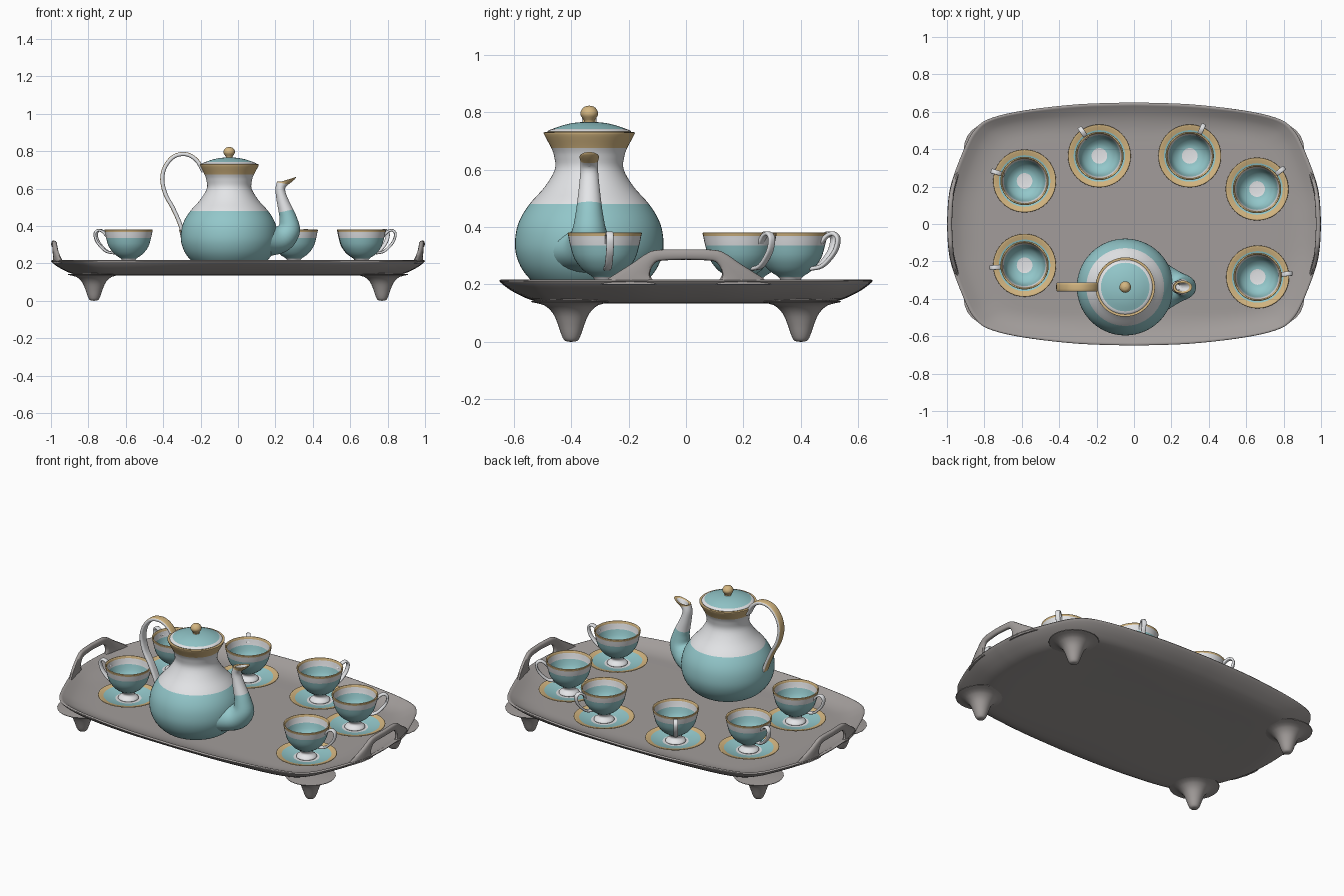
import bpy, bmesh, math
from mathutils import Vector

if "Cube" in bpy.data.objects:
    bpy.data.objects.remove(bpy.data.objects["Cube"])


def material(name, rgb):
    m = bpy.data.materials.new(name)
    m.diffuse_color = (*rgb, 1)
    m.use_nodes = True
    m.node_tree.nodes["Principled BSDF"].inputs["Base Color"].default_value = m.diffuse_color
    return m


TEAL, WHITE, GOLD, GREY = range(4)
MATS = [material("teal glaze", (0.29, 0.57, 0.59)),
        material("white china", (0.82, 0.83, 0.85)),
        material("gold trim", (0.66, 0.47, 0.22)),
        material("grey tray", (0.36, 0.335, 0.325))]


def spline(pts, sub):
    """Smooth curve through points of any dimension, sub steps per segment."""
    out = []
    for k in range(len(pts) - 1):
        p0, p1, p2, p3 = pts[max(k - 1, 0)], pts[k], pts[k + 1], pts[min(k + 2, len(pts) - 1)]
        for s in range(sub):
            t = s / sub
            out.append(tuple(0.5 * (2 * b + (c - a) * t + (2 * a - 5 * b + 4 * c - d) * t * t
                                    + (3 * b - a - 3 * c + d) * t ** 3)
                             for a, b, c, d in zip(p0, p1, p2, p3)))
    out.append(tuple(pts[-1]))
    return out


def loft(name, rings, colour, angle=50):
    """Skin closed rings, cap both ends; colour(ring, side) gives the material."""
    bm = bmesh.new()
    vs = [[bm.verts.new(p) for p in ring] for ring in rings]
    n = len(rings[0])
    for j in range(len(vs) - 1):
        for i in range(n):
            k = (i + 1) % n
            f = bm.faces.new((vs[j][i], vs[j][k], vs[j + 1][k], vs[j + 1][i]))
            f.material_index = colour(j, i)
    for j, ring in ((0, vs[0]), (len(vs) - 2, vs[-1])):
        bm.faces.new(ring).material_index = colour(j, 0)
    bmesh.ops.recalc_face_normals(bm, faces=bm.faces)
    me = bpy.data.meshes.new(name)
    bm.to_mesh(me)
    bm.free()
    for m in MATS:
        me.materials.append(m)
    me.shade_smooth()
    me.set_sharp_from_angle(angle=math.radians(angle))
    return me


def place(name, mesh, loc=(0, 0, 0), turn=0):
    ob = bpy.data.objects.new(name, mesh)
    ob.location = loc
    ob.rotation_euler.z = math.radians(turn)
    bpy.context.collection.objects.link(ob)
    return ob


def lathe(name, pts, cols, sub=4, n=40):
    """Turn an (r, z) profile; cols holds one colour per profile segment."""
    circle = [(math.cos(2 * math.pi * i / n), math.sin(2 * math.pi * i / n)) for i in range(n)]
    rings = [[(max(r, 0.0005) * c, max(r, 0.0005) * s, z) for c, s in circle]
             for r, z in spline(pts, sub)]
    return loft(name, rings, lambda j, i: cols[min(j // sub, len(cols) - 1)])


def xz_rings(rows, n=24, power=1.0):
    """Rings from rows (x, z, flow angle, in-plane radius, y radius)."""
    def p(v):
        return math.copysign(abs(v) ** power, v)
    rings = []
    for x, z, phi, ra, ry in rows:
        a = math.radians(phi - 90)
        ring = []
        for i in range(n):
            t = 2 * math.pi * (i + 0.5) / n
            u, w = ra * p(math.cos(t)), ry * p(math.sin(t))
            ring.append((x + u * math.cos(a), w, z + u * math.sin(a)))
        rings.append(ring)
    return rings


def band(name, path, thick, width, colour):
    """Flat strap swept along an xz path."""
    pts = spline(path, 5)
    rows = []
    for k, (x, z) in enumerate(pts):
        a, b = pts[max(k - 1, 0)], pts[min(k + 1, len(pts) - 1)]
        rows.append((x, z, math.degrees(math.atan2(b[1] - a[1], b[0] - a[0])), thick, width))
    return loft(name, xz_rings(rows, 16, 0.6), colour)


# tray: rounded outline with a flared rim
quarter = spline([(1, 0), (0.992, 0.14), (0.967, 0.25), (0.905, 0.41), (0.855, 0.5),
                  (0.78, 0.56), (0.6, 0.605), (0.3, 0.64), (0, 0.65)], 5)
half = quarter + [(-x, y) for x, y in quarter[-2::-1]]
outline = half + [(x, -y) for x, y in half[-2:0:-1]]
rim = spline([(0.4, 0.135), (0.2, 0.135), (0.12, 0.143), (0.06, 0.168), (0.02, 0.193),
              (0, 0.212), (0.012, 0.217), (0.03, 0.208), (0.08, 0.185), (0.15, 0.171),
              (0.25, 0.17), (0.4, 0.17)], 3)
rings = [[(x * (1 - d / math.hypot(x, y)), y * (1 - d / math.hypot(x, y)), z)
          for x, y in outline] for d, z in rim]
place("tray", loft("tray", rings, lambda j, i: GREY))


def edge_x(y):
    """Tray outline x at a given y."""
    for (xa, ya), (xb, yb) in zip(quarter, quarter[1:]):
        if ya <= abs(y) <= yb:
            return xa + (xb - xa) * (abs(y) - ya) / (yb - ya)


# tray handles: arches with an open grip, following the tray outline
arch = spline([(-0.30, 0.2, -0.10, 0.2), (-0.245, 0.237, -0.12, 0.222), (-0.185, 0.275, -0.125, 0.24),
               (-0.14, 0.306, -0.115, 0.266), (-0.10, 0.32, -0.09, 0.282), (0, 0.322, 0, 0.286)], 5)
arch += [(-a, b, -c, d) for a, b, c, d in arch[-2::-1]]
for side, label in ((1, "right"), (-1, "left")):
    rings = []
    for oy, oz, iy, iz in arch:
        ring = []
        for i in range(12):
            t = 2 * math.pi * i / 12
            c, s = (math.copysign(abs(v) ** 0.7, v) for v in (math.cos(t), math.sin(t)))
            y = (oy + iy) / 2 + c * (oy - iy) / 2
            ring.append((side * (edge_x(y) - 0.014 + 0.013 * s), y, (oz + iz) / 2 + c * (oz - iz) / 2))
        rings.append(ring)
    place(label + "_tray_handle", loft("tray_handle", rings, lambda j, i: GREY))

# tray feet
foot = lathe("tray_foot", [(0, 0), (0.022, 0.004), (0.034, 0.025), (0.046, 0.06), (0.064, 0.1),
                           (0.095, 0.128), (0.14, 0.142), (0, 0.15)], [GREY] * 7, 3, 24)
for sx in (-1, 1):
    for sy in (-1, 1):
        place("tray_foot", foot, (0.77 * sx, 0.4 * sy, 0))

# teapot body with gold collar
POT = (-0.047, -0.337, 0)
place("teapot_body", lathe("teapot_body", [
    (0, 0.172), (0.09, 0.172), (0.13, 0.176), (0.185, 0.2), (0.232, 0.25), (0.256, 0.31),
    (0.257, 0.37), (0.242, 0.425), (0.208, 0.48), (0.155, 0.54), (0.12, 0.6), (0.122, 0.645),
    (0.132, 0.675), (0.157, 0.722), (0.155, 0.73), (0.14, 0.73), (0, 0.725)],
    [TEAL] * 8 + [WHITE] * 4 + [GOLD] * 4, 4, 56), POT)

# teapot lid and knob
place("teapot_lid", lathe("teapot_lid", [
    (0.14, 0.722), (0.146, 0.732), (0.138, 0.738), (0.13, 0.741), (0.09, 0.755), (0.045, 0.764),
    (0, 0.766)], [GOLD, WHITE, WHITE, TEAL, TEAL, TEAL], 3), POT)
place("lid_knob", lathe("lid_knob", [
    (0.026, 0.757), (0.018, 0.768), (0.021, 0.775), (0.03, 0.79), (0.029, 0.804), (0.018, 0.818),
    (0, 0.823)], [GOLD] * 6, 4, 24), POT)

# teapot spout, flowing out of the belly
spout = spline([(0.10, 0.33, 0, 0.1, 0.19), (0.17, 0.325, 5, 0.085, 0.13),
                (0.235, 0.337, 32, 0.075, 0.085), (0.274, 0.385, 75, 0.06, 0.061),
                (0.268, 0.44, 98, 0.047, 0.049), (0.257, 0.48, 102, 0.04, 0.043),
                (0.237, 0.54, 102, 0.031, 0.036), (0.226, 0.595, 92, 0.026, 0.031),
                (0.239, 0.628, 80, 0.032, 0.031), (0.262, 0.645, 105, 0.05, 0.034),
                (0.259, 0.642, 105, 0.038, 0.023), (0.235, 0.6, 90, 0.012, 0.015)], 4)
spout_cols = [TEAL] * 5 + [WHITE] * 3 + [GOLD] * 2 + [WHITE]
place("teapot_spout", loft("teapot_spout", xz_rings(spout, 28),
                           lambda j, i: spout_cols[j // 4]), (0, POT[1], 0))

# teapot handle: white strap with a gold outer face
place("teapot_handle", band("teapot_handle", [
    (-0.185, 0.69), (-0.22, 0.75), (-0.275, 0.783), (-0.34, 0.773), (-0.388, 0.72),
    (-0.405, 0.65), (-0.388, 0.57), (-0.35, 0.5), (-0.318, 0.43), (-0.298, 0.375)],
    0.011, 0.025, lambda j, i: GOLD if math.cos(2 * math.pi * (i + 1) / 16) > 0.6 else WHITE),
    (0, POT[1], 0))

# cup, cup handle and saucer, repeated around the tray
cup = lathe("cup", [
    (0, 0.18), (0.045, 0.18), (0.057, 0.182), (0.052, 0.192), (0.034, 0.207), (0.042, 0.226),
    (0.076, 0.25), (0.106, 0.29), (0.12, 0.335), (0.127, 0.368), (0.129, 0.379), (0.122, 0.38),
    (0.118, 0.368), (0.111, 0.335), (0.096, 0.29), (0.07, 0.263), (0.042, 0.252), (0, 0.25)],
    [WHITE] * 5 + [TEAL] * 3 + [WHITE] + [GOLD] * 3 + [WHITE] + [TEAL] * 3 + [WHITE], 3)
cup_handle = band("cup_handle", [
    (0.117, 0.345), (0.14, 0.37), (0.165, 0.377), (0.181, 0.358), (0.172, 0.32), (0.145, 0.285),
    (0.115, 0.262), (0.078, 0.255)], 0.007, 0.013, lambda j, i: WHITE)
saucer = lathe("saucer", [
    (0, 0.166), (0.05, 0.166), (0.08, 0.17), (0.12, 0.183), (0.163, 0.197), (0.168, 0.201),
    (0.163, 0.203), (0.138, 0.196), (0.105, 0.187), (0.072, 0.18), (0.05, 0.178), (0, 0.178)],
    [WHITE] * 4 + [GOLD] * 3 + [TEAL] * 2 + [WHITE] * 2, 3)
for x, y, turn in [(-0.585, 0.23, 163), (-0.185, 0.364, 125), (0.298, 0.364, 66),
                   (0.658, 0.187, 38), (0.661, -0.283, 6), (-0.585, -0.221, 184)]:
    place("saucer", saucer, (x, y, 0))
    place("cup", cup, (x, y, 0))
    place("cup_handle", cup_handle, (x, y, 0), turn)
